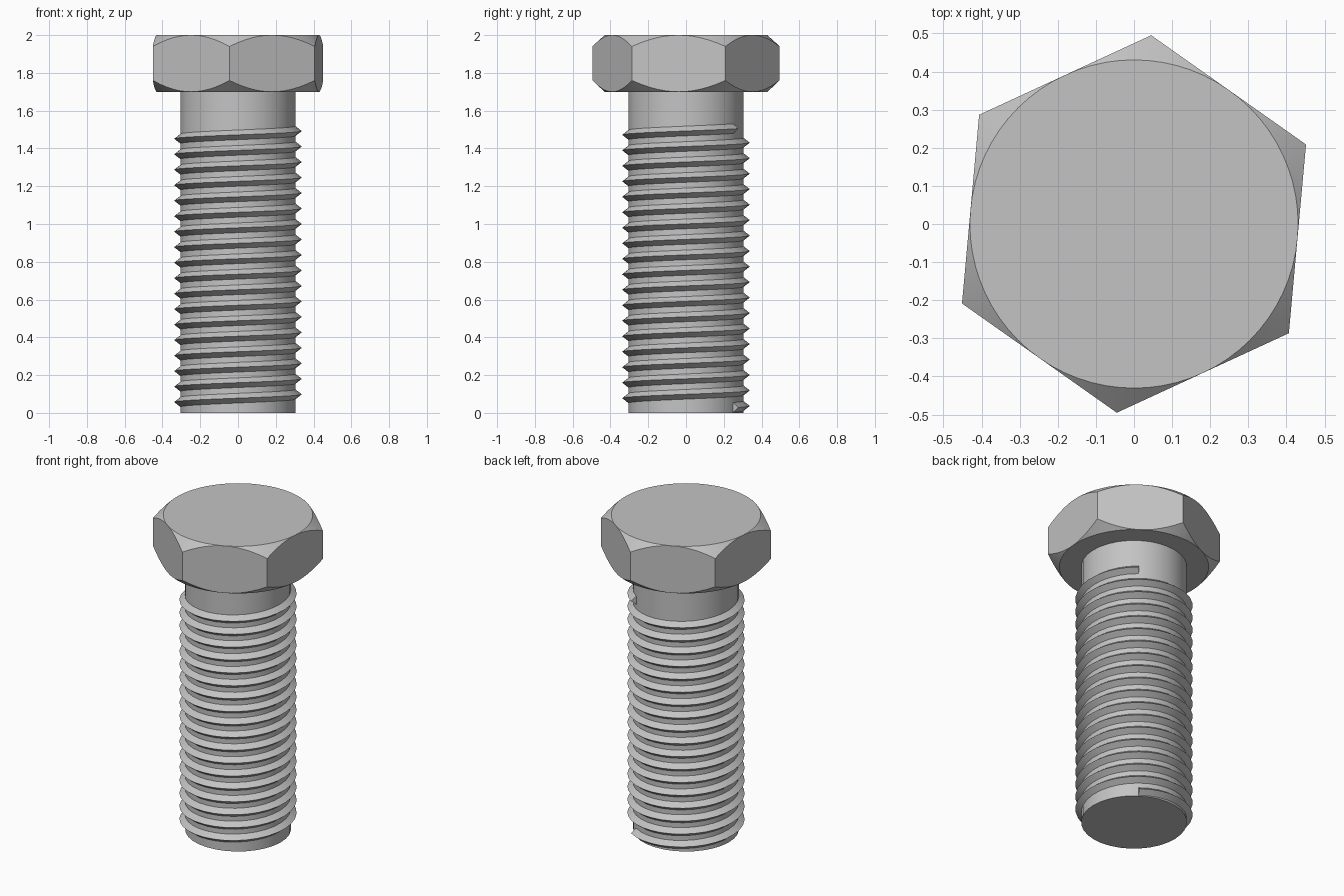
import bpy
import bmesh
from math import sin, cos, pi, radians

cube = bpy.data.objects.get("Cube")
if cube:
    bpy.data.objects.remove(cube, do_unlink=True)

# Single metal colour
GREY = (0.55, 0.55, 0.55, 1.0)
metal = bpy.data.materials.new("grey_metal")
metal.use_nodes = True
metal.diffuse_color = GREY
metal.node_tree.nodes["Principled BSDF"].inputs["Base Color"].default_value = GREY

SIDES = 32          # segments around the shaft and per thread turn
SHAFT_R = 0.305
HEAD_Z, TOP_Z = 1.7, 2.0
START = radians(55)  # direction in which the thread begins and ends


def finish(name, bm):
    """Turn a bmesh into a smooth-shaded object with crisp edges."""
    bmesh.ops.remove_doubles(bm, verts=bm.verts, dist=0.0004)
    bmesh.ops.recalc_face_normals(bm, faces=bm.faces)
    mesh = bpy.data.meshes.new(name)
    bm.to_mesh(mesh)
    bm.free()
    mesh.materials.append(metal)
    obj = bpy.data.objects.new(name, mesh)
    bpy.context.collection.objects.link(obj)
    bpy.ops.object.select_all(action="DESELECT")
    obj.select_set(True)
    bpy.context.view_layer.objects.active = obj
    bpy.ops.object.shade_smooth_by_angle(angle=radians(30))
    return obj


def skin(bm, sections, closed_path, closed_section):
    """Join matching vertex sections with quads."""
    n, m = len(sections), len(sections[0])
    for i in range(n if closed_path else n - 1):
        a, b = sections[i], sections[(i + 1) % n]
        for j in range(m if closed_section else m - 1):
            k = (j + 1) % m
            bm.faces.new((a[j], b[j], b[k], a[k]))


# Hexagonal head, its corners cut by a cone above and below
bm = bmesh.new()
apothem, slope = 0.4305, 0.9
columns = []
for i in range(72):
    local = (i % 12) * radians(5) - radians(30)
    angle = radians(24.8 + 5 * i)
    r = apothem / cos(local)
    drop = (r - apothem) * slope
    profile = [(apothem, TOP_Z), (r, TOP_Z - drop),
               (r, HEAD_Z + drop), (apothem, HEAD_Z)]
    columns.append([bm.verts.new((q * cos(angle), q * sin(angle), z))
                    for q, z in profile])
skin(bm, columns, True, False)
for end in (0, -1):
    bm.faces.new([c[end] for c in columns])
finish("hex_head", bm)

# Plain cylindrical shaft
bm = bmesh.new()
columns = []
for i in range(SIDES):
    a = START + 2 * pi * i / SIDES
    columns.append([bm.verts.new((SHAFT_R * cos(a), SHAFT_R * sin(a), z))
                    for z in (0, HEAD_Z)])
skin(bm, columns, True, False)
for end in (0, 1):
    bm.faces.new([c[end] for c in columns])
finish("shaft", bm)

# Right-handed helical ridge with a triangular section and blunt ends
bm = bmesh.new()
turns, pitch, first_z = 18, 0.082, 0.029
ridge = [(SHAFT_R - 0.003, -0.028), (0.338, 0), (SHAFT_R - 0.003, 0.028)]
sections = []
for i in range(turns * SIDES + 1):
    a = START + 2 * pi * i / SIDES
    z = first_z + pitch * i / SIDES
    sections.append([bm.verts.new((r * cos(a), r * sin(a), z + dz))
                     for r, dz in ridge])
skin(bm, sections, False, True)
for end in (0, -1):
    bm.faces.new(sections[end])
finish("thread", bm)
